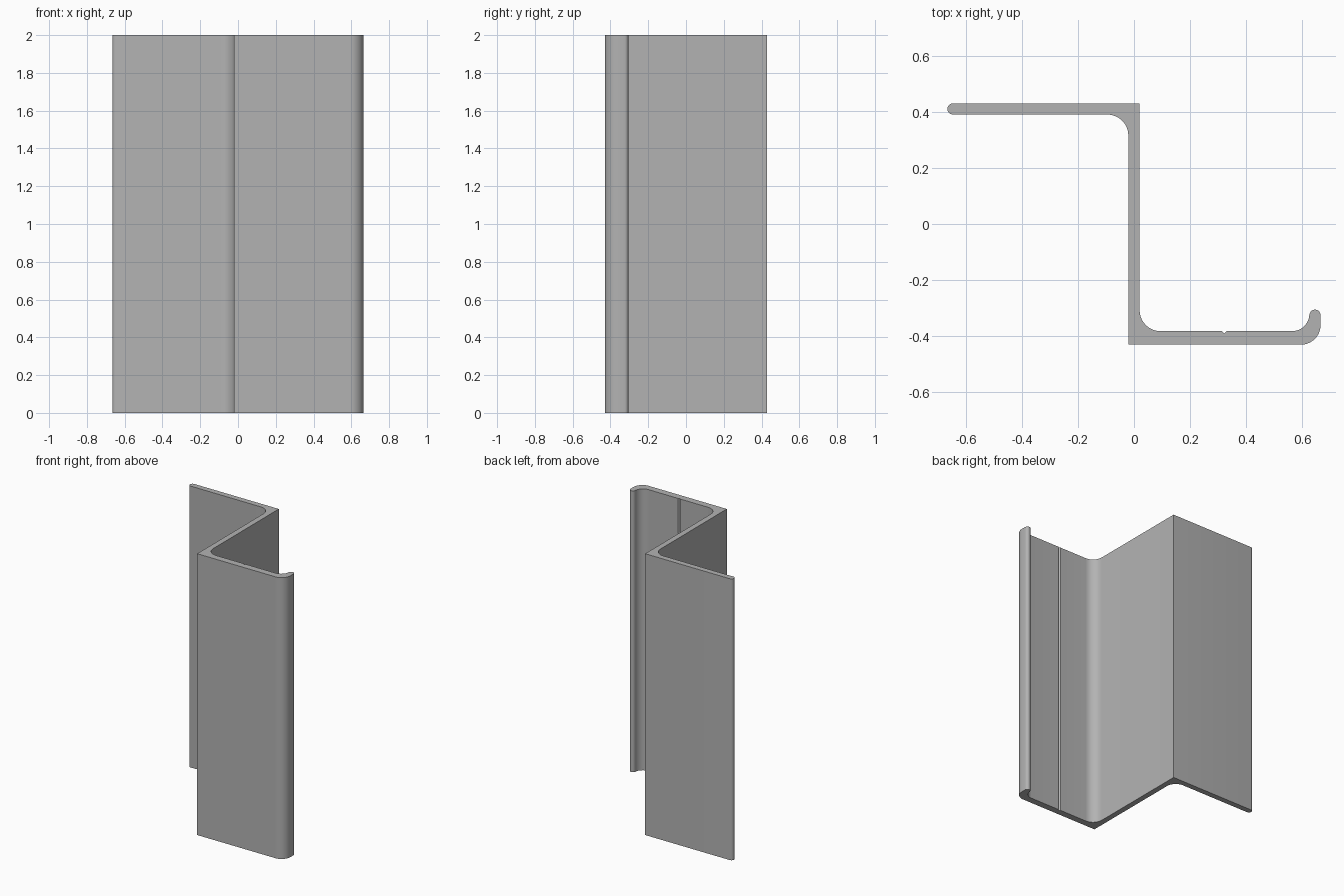
import bpy
import bmesh
from math import cos, sin, radians

cube = bpy.data.objects.get("Cube")
if cube:
    bpy.data.objects.remove(cube, do_unlink=True)

HEIGHT = 2.0
WEB = 0.02            # half thickness of the web
BACK, FRONT = 0.43, -0.43
BACK_IN, FRONT_IN = 0.39, -0.382
LEFT, RIGHT = -0.665, 0.665
FILLET = 0.075


def arc(cx, cy, r, start, end, steps=10):
    """Points along an arc, angles in degrees."""
    angles = [radians(start + (end - start) * i / steps) for i in range(steps + 1)]
    return [(cx + r * cos(a), cy + r * sin(a)) for a in angles]


# Cross-section, counter-clockwise from the front corner of the web
profile = [(-WEB, FRONT)]
# Front flange, rounded outer bend and upturned lip
profile += arc(RIGHT - 0.07, FRONT + 0.07, 0.07, -90, 0)
profile += arc(RIGHT - 0.02, -0.325, 0.02, 0, 180)
profile += arc(RIGHT - 0.102, FRONT_IN + 0.062, 0.062, 0, -90)
# Small V groove on the inside of the front flange
profile += [(0.329, FRONT_IN), (0.321, FRONT_IN - 0.008), (0.313, FRONT_IN)]
# Inner fillet up to the web, then the square back corner
profile += arc(WEB + FILLET, FRONT_IN + FILLET, FILLET, 270, 180)
profile += [(WEB, BACK)]
# Back flange with a rounded free edge
profile += arc(LEFT + 0.02, BACK - 0.02, 0.02, 90, 180, 6)
profile += arc(LEFT + 0.02, BACK_IN + 0.02, 0.02, 180, 270, 6)[1:]
profile += arc(-WEB - FILLET, BACK_IN - FILLET, FILLET, 90, 0)

# Extrude the section to full height
bm = bmesh.new()
base = bm.faces.new([bm.verts.new((x, y, 0)) for x, y in profile])
top = bmesh.ops.extrude_face_region(bm, geom=[base], use_keep_orig=True)
bmesh.ops.translate(bm, vec=(0, 0, HEIGHT),
                    verts=[g for g in top["geom"] if isinstance(g, bmesh.types.BMVert)])
bmesh.ops.remove_doubles(bm, verts=bm.verts, dist=0.0001)
bmesh.ops.recalc_face_normals(bm, faces=bm.faces)
mesh = bpy.data.meshes.new("z_profile")
bm.to_mesh(mesh)
bm.free()

# Plain grey metal
grey = bpy.data.materials.new("grey_metal")
grey.use_nodes = True
color = (0.45, 0.45, 0.45, 1)
grey.diffuse_color = color
grey.node_tree.nodes["Principled BSDF"].inputs["Base Color"].default_value = color
mesh.materials.append(grey)

rail = bpy.data.objects.new("z_profile", mesh)
bpy.context.collection.objects.link(rail)
bpy.context.view_layer.objects.active = rail
rail.select_set(True)
bpy.ops.object.shade_smooth_by_angle(angle=radians(30))
